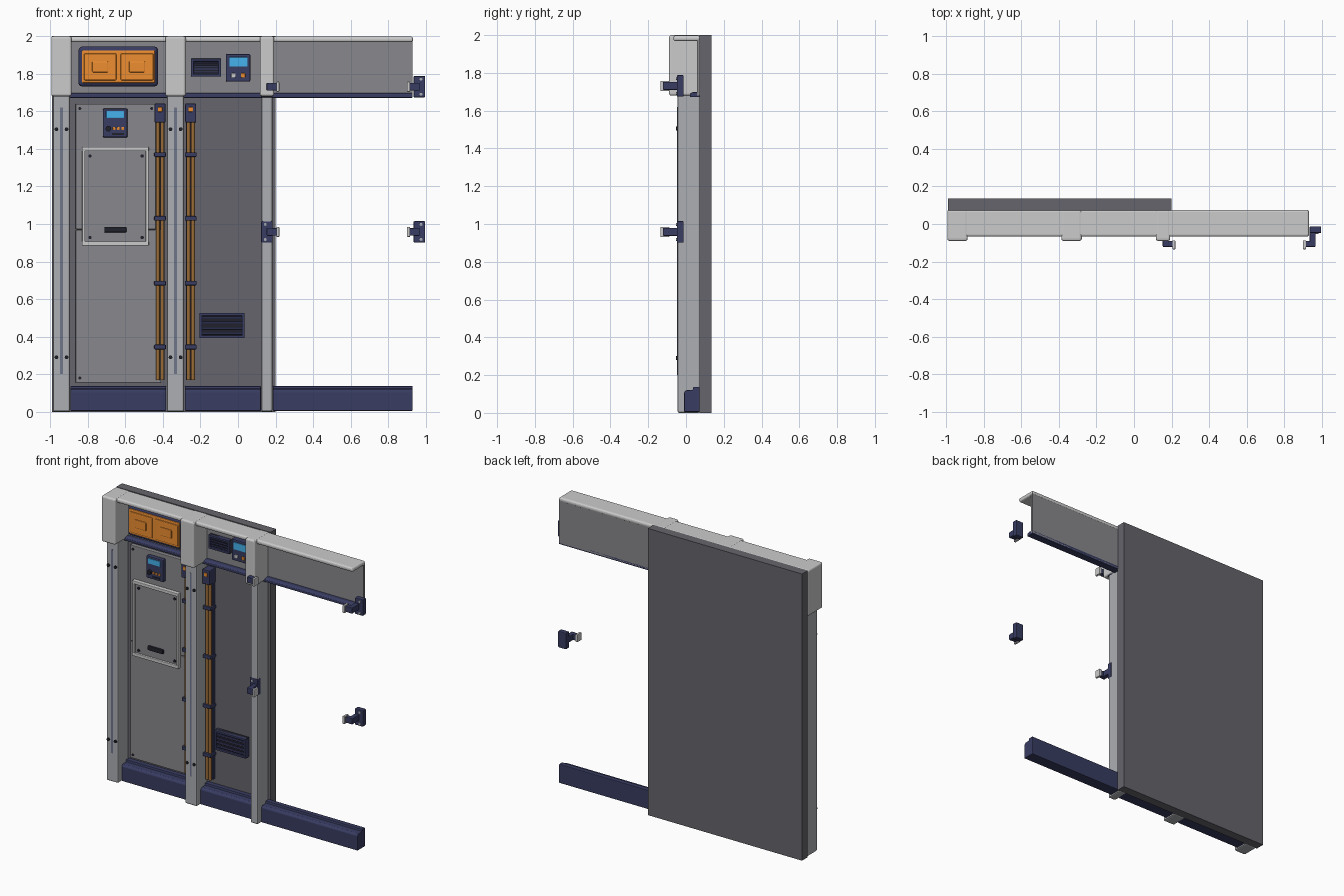
import bpy, bmesh
from math import pi
from mathutils import Matrix, Vector

if "Cube" in bpy.data.objects:
    bpy.data.objects.remove(bpy.data.objects["Cube"])


def mat(name, r, g, b):
    m = bpy.data.materials.new(name)
    m.diffuse_color = (r, g, b, 1)
    m.use_nodes = True
    m.node_tree.nodes["Principled BSDF"].inputs["Base Color"].default_value = m.diffuse_color
    return m


LIGHT = mat("light_grey", .62, .62, .62)
STEEL = mat("steel_grey", .42, .43, .45)
PANEL = mat("panel_grey", .25, .25, .27)
DARK = mat("dark_grey", .13, .13, .15)
NAVY = mat("navy", .04, .045, .12)
BLACK = mat("black", .015, .015, .025)
ORANGE = mat("orange", .85, .27, .03)
BRONZE = mat("bronze", .32, .15, .04)
BLUE = mat("screen_blue", .06, .45, .85)


def finish(name, bm, m, bevel=0, segs=2):
    bmesh.ops.recalc_face_normals(bm, faces=bm.faces)
    me = bpy.data.meshes.new(name)
    bm.to_mesh(me)
    bm.free()
    ob = bpy.data.objects.new(name, me)
    bpy.context.collection.objects.link(ob)
    me.materials.append(m)
    if bevel:
        mod = ob.modifiers.new("bevel", 'BEVEL')
        mod.width, mod.segments, mod.limit_method = bevel, segs, 'ANGLE'
    return ob


def box(name, x, y, z, m, bevel=0.0, segs=2):
    """Box from (min, max) pairs."""
    bm = bmesh.new()
    bmesh.ops.create_cube(bm, size=1)
    for v in bm.verts:
        v.co = Vector([(a + b) / 2 + c * (b - a) for (a, b), c in zip((x, y, z), v.co)])
    return finish(name, bm, m, bevel, segs)


def rod(name, loc, r, depth, m, axis='Y', n=12):
    bm = bmesh.new()
    rot = Matrix.Rotation(pi / 2, 4, 'X') if axis == 'Y' else Matrix()
    bmesh.ops.create_cone(bm, cap_ends=True, segments=n, radius1=r, radius2=r, depth=depth,
                          matrix=Matrix.Translation(loc) @ rot)
    ob = finish(name, bm, m)
    for p in ob.data.polygons:
        p.use_smooth = len(p.vertices) == 4
    return ob


def extrude_x(name, prof, x0, x1, m, bevel):
    """Extrude a (y, z) profile along x."""
    bm = bmesh.new()
    f = bm.faces.new([bm.verts.new((x0, y, z)) for y, z in prof])
    new = bmesh.ops.extrude_face_region(bm, geom=[f])["geom"]
    bmesh.ops.translate(bm, vec=(x1 - x0, 0, 0),
                        verts=[g for g in new if isinstance(g, bmesh.types.BMVert)])
    return finish(name, bm, m, bevel)


def vent(name, x, z, y, n):
    """Louvred grille: frame, dark recess and slats."""
    box(name + "_recess", x, (y + .012, .075), z, BLACK)
    t = .014
    for i, zz in enumerate([(z[0], z[0] + t), (z[1] - t, z[1])]):
        box(f"{name}_rail_{i}", x, (y, .075), zz, NAVY, .003)
    for i, xx in enumerate([(x[0], x[0] + t), (x[1] - t, x[1])]):
        box(f"{name}_side_{i}", xx, (y, .075), z, NAVY, .003)
    step = (z[1] - z[0] - 2 * t) / n
    for i in range(n):
        zc = z[0] + t + step * (i + .5)
        box(f"{name}_slat_{i}", (x[0] + t, x[1] - t), (y + .004, y + .02),
            (zc - step * .25, zc + step * .25), NAVY, .002)


# Back wall and overhead beam
box("back_wall", (-.99, .2), (.072, .135), (0, 2), DARK)
box("header_panel", (-.98, .93), (.058, .073), (1.68, 1.98), PANEL)
box("header_cap", (-.98, .932), (-.067, .075), (1.968, 1.998), LIGHT, .012, 3)
extrude_x("header_rail", [(.02, 1.672), (.073, 1.672), (.073, 1.698), (.035, 1.698), (.02, 1.69)],
          -.98, .93, NAVY, .003)

# Base skirting between the columns
skirt = [(-.01, .005), (.072, .005), (.072, .137), (.038, .137), (.036, .122), (0, .12), (-.01, .108)]
for i, (a, b) in enumerate([(-.892, -.383), (-.283, .122), (.186, .93)]):
    extrude_x(f"base_skirt_{i}", skirt, a, b, NAVY, .004)

# Columns with thicker head blocks
for i, (a, b) in enumerate([(-.985, -.895), (-.378, -.287), (.125, .183)]):
    box(f"column_{i}", (a, b), (-.045, .075), (0, 1.69), STEEL, .01)
    box(f"column_head_{i}", (a - .009, b + .009), (-.09, .076), (1.68, 2), LIGHT, .012, 3)
    if i < 2:
        c = (a + b) / 2
        box(f"column_groove_{i}", (c - .007, c + .007), (-.047, -.04), (.2, 1.62), mat("slate", .16, .18, .26))
        for s in (-1, 1):
            for z in (.29, 1.505):
                rod(f"column_rivet_{i}", (c + s * .027, -.046, z), .01, .014, BLACK)

# Left bay door
box("door_lower", (-.865, -.41), (.045, .075), (.155, .968), PANEL, .004)
box("door_upper", (-.865, -.437), (.045, .075), (.972, 1.64), PANEL, .004)
for x, z in [(-.842, 1.615), (-.842, .18), (-.425, .18), (-.46, 1.615)]:
    rod("door_screw", (x, .044, z), .008, .008, BLACK)

# Access hatch
box("hatch_panel", (-.825, -.48), (.032, .05), (.895, 1.4), PANEL)
for i, z in enumerate([(.885, .907), (1.388, 1.41)]):
    box(f"hatch_bar_{i}", (-.832, -.475), (.018, .05), z, LIGHT, .004)
for i, x in enumerate([(-.83, -.815), (-.492, -.477)]):
    box(f"hatch_side_{i}", x, (.02, .05), (.9, 1.395), LIGHT, .003)
for x in (-.788, -.51):
    for z in (.928, 1.362):
        rod("hatch_screw", (x, .03, z), .009, .01, BLACK)
box("hatch_handle", (-.712, -.594), (.018, .04), (.955, .985), BLACK, .005)

# Door control box
box("control_box", (-.72, -.588), (.015, .05), (1.46, 1.615), NAVY, .008)
box("control_screen", (-.702, -.607), (.01, .03), (1.565, 1.602), BLUE, .002)
rod("control_knob", (-.69, .01, 1.508), .015, .02, BLACK, n=16)
for x in (-.66, -.637, -.614):
    box("control_button", (x - .007, x + .007), (.009, .03), (1.5, 1.516), ORANGE, .002)
box("control_slot", (-.67, -.607), (.012, .03), (1.474, 1.484), BLACK)

# Vertical pipe runs
for c in (-.415, -.252):
    box("pipe_head", (c - .029, c + .029), (.005, .075), (1.54, 1.642), NAVY, .006)
    box("pipe_lamp", (c - .012, c + .012), (0, .02), (1.597, 1.622), ORANGE, .003)
    box("pipe_backing", (c - .024, c + .024), (.05, .075), (.17, 1.55), NAVY)
    for s in (-1, 1):
        rod("pipe", (c + s * .012, .036, .86), .0105, 1.38, BRONZE, 'Z', 12)
    for z in (.345, .685, 1.03, 1.37):
        box("pipe_bracket", (c - .031, c + .031), (.015, .075), (z - .012, z + .012), NAVY, .004)

# Orange twin locker in the header
box("locker_frame", (-.85, -.425), (-.01, .065), (1.732, 1.945), NAVY, .022, 3)
box("locker_body", (-.832, -.442), (-.016, .05), (1.752, 1.925), ORANGE, .006)
for a, b in [(-.82, -.648), (-.625, -.45)]:
    box("locker_door", (a, b), (-.024, .03), (1.765, 1.908), ORANGE, .006)
    c = (a + b) / 2
    box("locker_latch", (c - .043, c + .043), (-.03, .02), (1.808, 1.866), ORANGE, .005)

# Grilles and header display
vent("header_vent", (-.25, -.09), (1.785, 1.88), .028, 4)
vent("wall_vent", (-.205, .035), (.392, .527), .03, 4)
box("display_box", (-.065, .066), (.02, .065), (1.758, 1.905), NAVY, .007)
box("display_screen", (-.046, .05), (.015, .04), (1.838, 1.888), BLUE, .002)
for x, m in ((-.024, LIGHT), (.027, ORANGE)):
    box("display_button", (x - .012, x + .012), (.012, .03), (1.78, 1.803), m, .004)

# Clamps, mirrored about the opening
MID = .56
for side, tag in ((1, "right"), (-1, "left")):
    def mx(a, b):
        return tuple(sorted((MID + side * (a - MID), MID + side * (b - MID))))
    for z in (.958, 1.731):
        box(f"clamp_plate_{tag}", mx(.935, .997), (-.048, -.012), (z - .057, z + .057), NAVY, .005)
        box(f"clamp_arm_{tag}", mx(.935, .967), (-.122, -.03), (z - .021, z + .021), NAVY, .004)
        box(f"clamp_finger_{tag}", mx(.908, .94), (-.122, -.09), (z - .02, z + .02), NAVY, .004)
        box(f"clamp_pad_{tag}", mx(.9, .916), (-.135, -.088), (z - .027, z + .027), LIGHT, .004)
        for dz in (-.04, .04):
            rod(f"clamp_bolt_{tag}", (sum(mx(.975, .975)) / 2, -.049, z + dz), .008, .01, STEEL)
